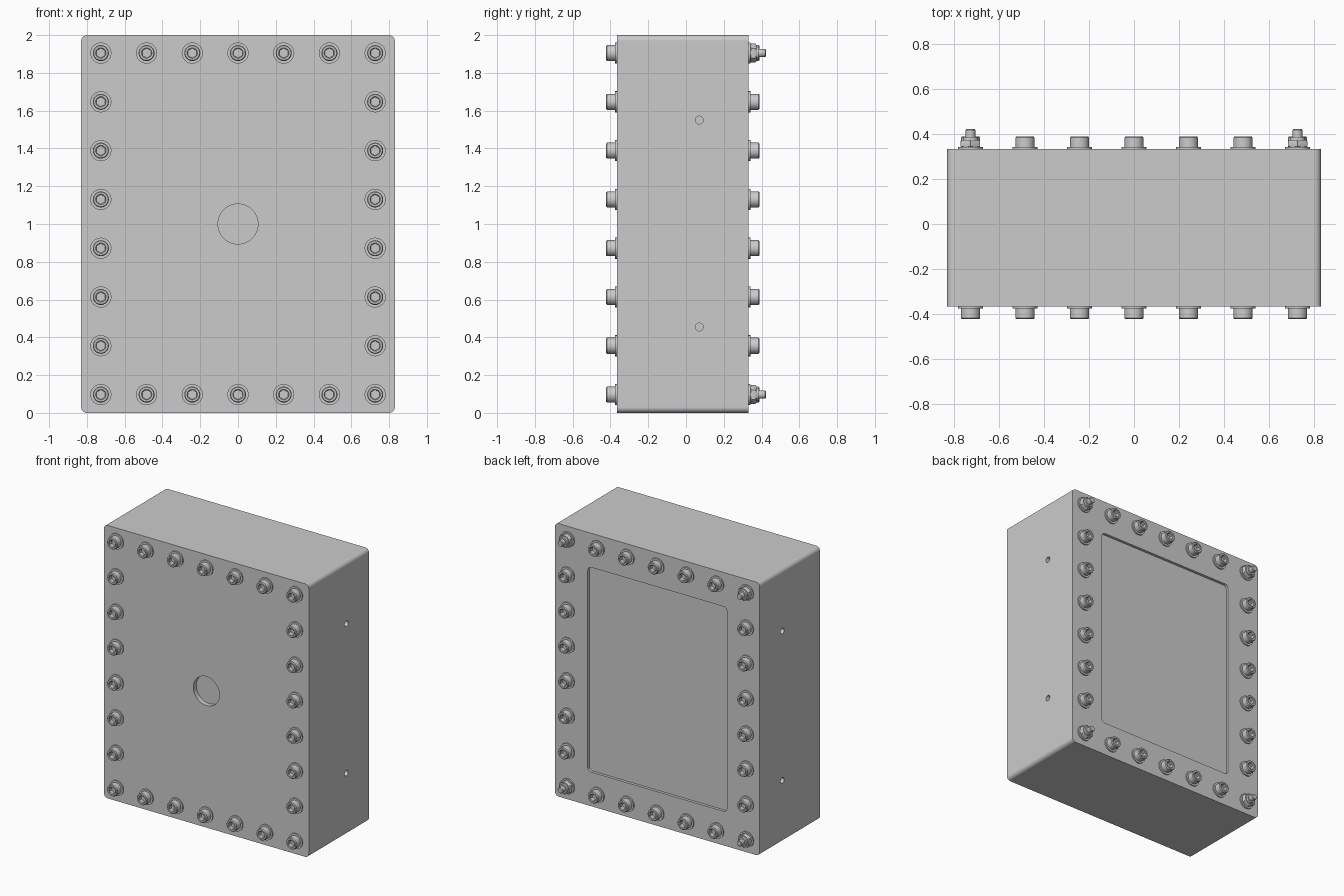
import bpy, bmesh, math
from mathutils import Matrix

if "Cube" in bpy.data.objects:
    bpy.data.objects.remove(bpy.data.objects["Cube"])

FRONT, BACK = -0.366, 0.332
SIDES = 24


def finish(name, bm):
    bmesh.ops.recalc_face_normals(bm, faces=bm.faces)
    me = bpy.data.meshes.new(name)
    bm.to_mesh(me)
    bm.free()
    me.shade_smooth()
    me.set_sharp_from_angle(angle=math.radians(30))
    return me


def place(name, me, loc=(0, 0, 0), turn=0.0):
    ob = bpy.data.objects.new(name, me)
    ob.location = loc
    ob.rotation_euler.z = turn
    bpy.context.collection.objects.link(ob)
    return ob


def lathe(name, profile):
    """Capped rings along -y; each entry is (radius, distance, is_hexagon)."""
    bm = bmesh.new()
    rings = []
    for r, d, is_hex in profile:
        ring = []
        for i in range(SIDES):
            deg = 360 * i / SIDES
            k = 1.0
            if is_hex:
                k = math.cos(math.pi / 6) / math.cos(math.radians((deg + 30) % 60 - 30))
            a = math.radians(deg)
            ring.append(bm.verts.new((r * k * math.cos(a), -d, r * k * math.sin(a))))
        rings.append(ring)
    for p, q in zip(rings, rings[1:]):
        for i in range(SIDES):
            j = (i + 1) % SIDES
            bm.faces.new((p[i], p[j], q[j], q[i]))
    bm.faces.new(rings[0])
    bm.faces.new(rings[-1])
    return finish(name, bm)


def rounded_slab(name, hx, z0, z1, y0, y1, rad):
    """Rounded rectangle in xz, extruded along y."""
    bm = bmesh.new()
    pts = []
    corners = ((hx - rad, z1 - rad), (-hx + rad, z1 - rad),
               (-hx + rad, z0 + rad), (hx - rad, z0 + rad))
    for k, (cx, cz) in enumerate(corners):
        for i in range(9):
            a = math.pi / 2 * (k + i / 8)
            pts.append((cx + rad * math.cos(a), cz + rad * math.sin(a)))
    face = bm.faces.new([bm.verts.new((x, y0, z)) for x, z in pts])
    ext = bmesh.ops.extrude_face_region(bm, geom=[face])
    verts = [v for v in ext["geom"] if isinstance(v, bmesh.types.BMVert)]
    bmesh.ops.translate(bm, verts=verts, vec=(0, y1 - y0, 0))
    return place(name, finish(name, bm))


def cylinder(name, r, depth, loc, axis, n):
    bm = bmesh.new()
    bmesh.ops.create_cone(bm, cap_ends=True, segments=n, radius1=r, radius2=r, depth=depth,
                          matrix=Matrix.Translation(loc) @ Matrix.Rotation(math.pi / 2, 4, axis))
    return place(name, finish(name, bm))


# Enclosure block
body = rounded_slab("housing", 0.83, 0, 2, FRONT, BACK, 0.03)

# Recesses: back window, front port, small side holes
cutters = [rounded_slab("window_cutter", 0.565, 0.25, 1.75, BACK - 0.02, BACK + 0.1, 0.03),
           cylinder("port_cutter", 0.106, 0.07, (0, FRONT, 1), 'X', 48)]
for x in (-0.83, 0.83):
    for z in (0.455, 1.55):
        cutters.append(cylinder("side_hole_cutter", 0.021, 0.1, (x, 0.07, z), 'Y', 24))
bpy.context.view_layer.objects.active = body
for c in cutters:
    m = body.modifiers.new("cut", 'BOOLEAN')
    m.operation, m.object, m.solver = 'DIFFERENCE', c, 'EXACT'
    bpy.ops.object.modifier_apply(modifier=m.name)
    bpy.data.objects.remove(c)
body.data.shade_smooth()
body.data.set_sharp_from_angle(angle=math.radians(30))
body.modifiers.new("flat_shading", 'WEIGHTED_NORMAL').keep_sharp = True

# Fastener parts
washer = lathe("washer", [(0.056, 0, 0), (0.056, 0.009, 0)])
screw = lathe("cap_screw", [(0.0425, 0.009, 0), (0.0425, 0.051, 0), (0.038, 0.0565, 0),
                            (0.028, 0.0565, 0), (0.026, 0.053, 1), (0.026, 0.025, 1)])
nut = lathe("nut", [(0.043, 0.009, 0), (0.050, 0.013, 1), (0.050, 0.036, 1),
                    (0.042, 0.041, 0), (0.034, 0.041, 0), (0.032, 0.055, 0)])
stud = lathe("stud", [(0.0215, 0.03, 0), (0.0215, 0.086, 0), (0.0175, 0.0905, 0)])

# Bolt ring on both faces; back corners carry nuts on studs
for i in range(7):
    for j in range(8):
        if 0 < i < 6 and 0 < j < 7:
            continue
        x, z = -0.726 + 0.242 * i, 0.097 + 0.2583 * j
        corner = i in (0, 6) and j in (0, 7)
        for side, y, turn in (("front", FRONT, 0), ("back", BACK, math.pi)):
            parts = {"washer": washer, "cap_screw": screw}
            if corner and side == "back":
                parts = {"washer": washer, "nut": nut, "stud": stud}
            for name, me in parts.items():
                place(f"{side}_{name}", me, (x, y, z), turn)
